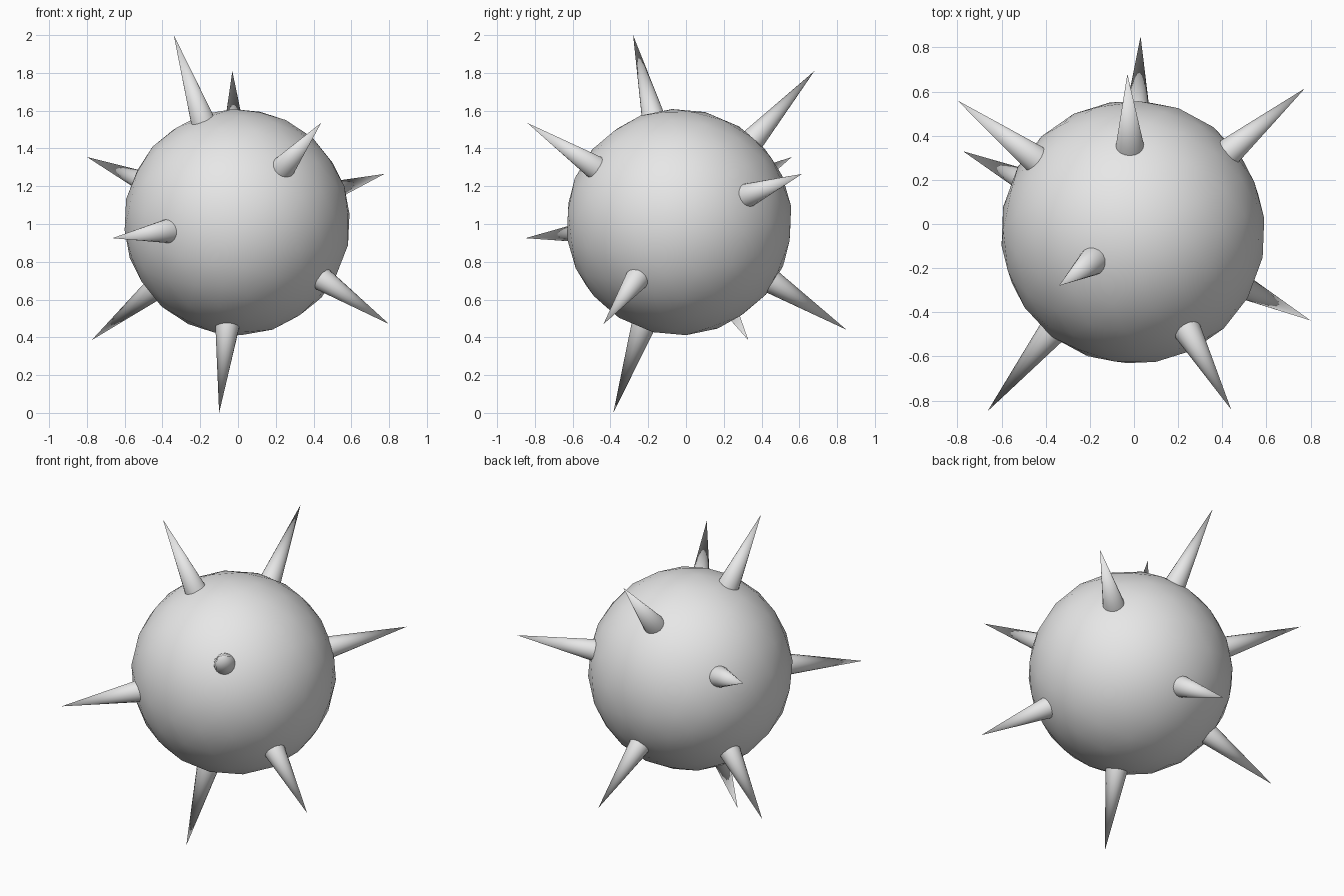
import bpy
import bmesh
from mathutils import Vector, Matrix, Euler

default_cube = bpy.data.objects.get("Cube")
if default_cube:
    bpy.data.objects.remove(default_cube, do_unlink=True)

CENTRE = Vector((-0.005, -0.037, 1.01))
BODY_RADIUS = 0.6
ROOT_DISTANCE = 0.54   # spikes start slightly inside the body
ROOT_RADIUS = 0.07

grey = bpy.data.materials.new("plain_grey")
grey.use_nodes = True
grey.diffuse_color = (0.8, 0.8, 0.8, 1)
grey.node_tree.nodes["Principled BSDF"].inputs["Base Color"].default_value = grey.diffuse_color


def add_part(name, bm):
    """Turn a bmesh into a smooth grey object."""
    for face in bm.faces:
        face.smooth = True
    mesh = bpy.data.meshes.new(name)
    bm.to_mesh(mesh)
    bm.free()
    mesh.materials.append(grey)
    part = bpy.data.objects.new(name, mesh)
    bpy.context.collection.objects.link(part)
    return part


def add_spike(name, tip):
    """Cone growing radially out of the body and ending at the tip."""
    axis = Vector(tip) - CENTRE
    length = axis.length - ROOT_DISTANCE
    bm = bmesh.new()
    bmesh.ops.create_cone(bm, cap_ends=False, segments=16, radius1=ROOT_RADIUS,
                          radius2=0, depth=length,
                          matrix=Matrix.Translation((0, 0, ROOT_DISTANCE + length / 2)))
    bmesh.ops.remove_doubles(bm, verts=bm.verts, dist=0.0001)
    bmesh.ops.recalc_face_normals(bm, faces=bm.faces)
    spike = add_part(name, bm)
    spike.location = CENTRE
    spike.rotation_euler = axis.to_track_quat("Z", "Y").to_euler()


# Round body
body_mesh = bmesh.new()
bmesh.ops.create_icosphere(body_mesh, subdivisions=3, radius=BODY_RADIUS)
body = add_part("round_body", body_mesh)
body.location = CENTRE
body.rotation_euler = Euler((0.2, 0.15, 0.3))

# Spikes, each given by the position of its tip
spike_tips = {
    "upper_front_right_spike": (-0.34, -0.28, 2.0),
    "upper_back_spike": (-0.03, 0.68, 1.81),
    "upper_front_left_spike": (0.44, -0.84, 1.535),
    "back_left_spike": (0.775, 0.615, 1.265),
    "back_right_spike": (-0.8, 0.56, 1.355),
    "front_right_spike": (-0.665, -0.85, 0.925),
    "lower_left_spike": (0.8, -0.437, 0.47),
    "lower_back_spike": (0.03, 0.85, 0.44),
    "lower_right_spike": (-0.775, 0.33, 0.385),
    "bottom_spike": (-0.1, -0.385, 0.0),
}
for spike_name, tip in spike_tips.items():
    add_spike(spike_name, tip)
